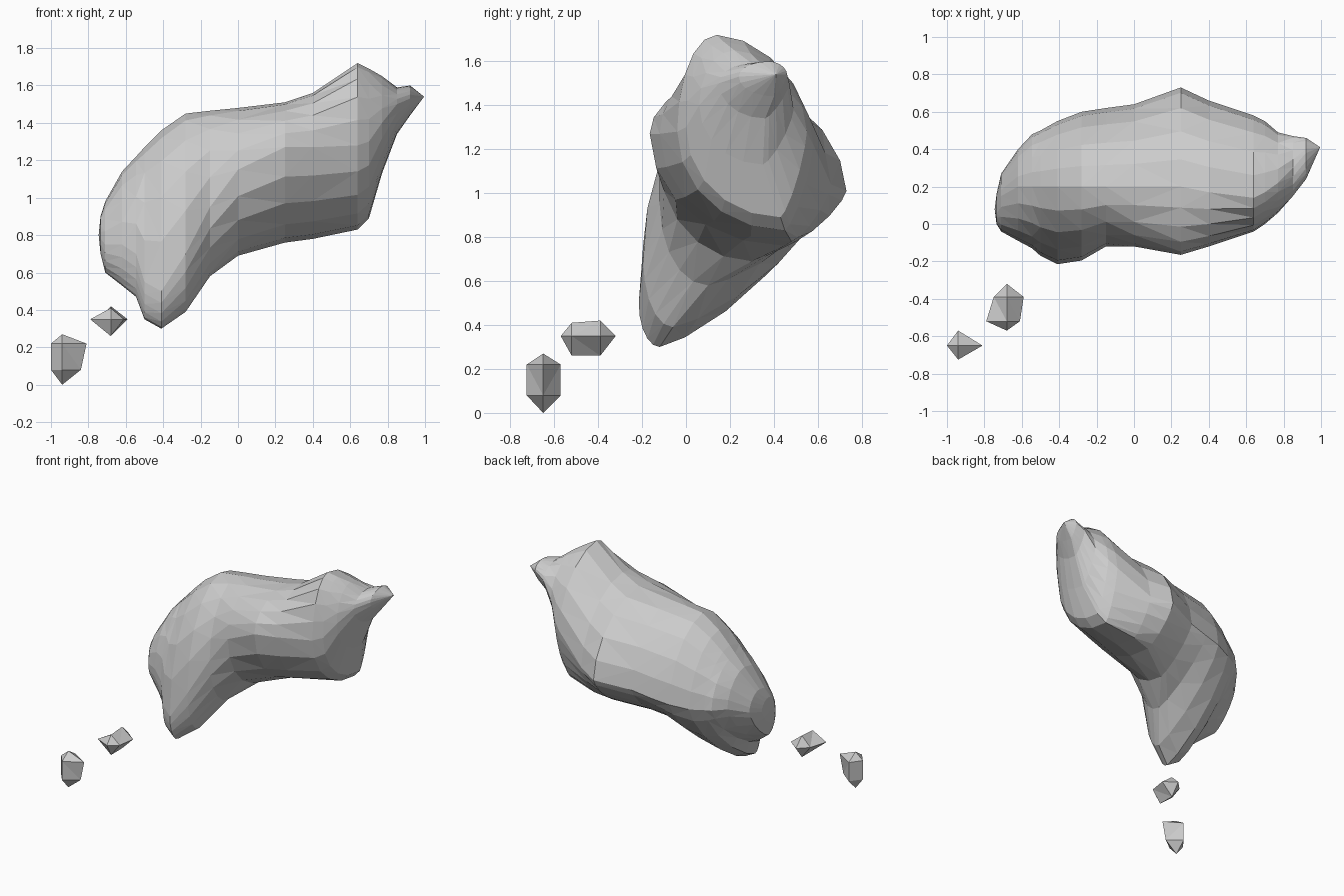
import bpy, bmesh, math


def loft(name, tip_a, rings, tip_b):
    """Closed flat-shaded skin: tip, rings of points, tip."""
    bm = bmesh.new()
    loops = [[bm.verts.new(p) for p in r] for r in rings]
    n = len(loops[0])
    for a, b in zip(loops, loops[1:]):
        for i in range(n):
            j = (i + 1) % n
            bm.faces.new((a[i], a[j], b[j], b[i]))
    for tip, loop in ((tip_a, loops[0]), (tip_b, loops[-1])):
        t = bm.verts.new(tip)
        for i in range(n):
            bm.faces.new((loop[i], loop[(i + 1) % n], t))
    bmesh.ops.triangulate(bm, faces=bm.faces[:])
    bmesh.ops.recalc_face_normals(bm, faces=bm.faces[:])
    me = bpy.data.meshes.new(name)
    bm.to_mesh(me)
    bm.free()
    ob = bpy.data.objects.new(name, me)
    bpy.context.collection.objects.link(ob)
    return ob


def section(s, seg=5):
    """Cross-section at x from its top, back, bottom and front points."""
    x, ty, tz, by, bz, uy, uz, fy, fz = s
    # (vertical extreme, side extreme, roundness exponent, reversed)
    quads = [((ty, tz), (by, bz), 1.1, False), ((uy, uz), (by, bz), 1.5, True),
             ((uy, uz), (fy, fz), 1.0, False), ((ty, tz), (fy, fz), 1.0, True)]
    pts = []
    for v, h, p, rev in quads:
        for k in range(seg):
            t = math.pi / 2 * (seg - k if rev else k) / seg
            sn, cs = max(0, math.sin(t)) ** p, max(0, math.cos(t)) ** p
            pts.append((x, v[0] + (h[0] - v[0]) * sn, h[1] + (v[1] - h[1]) * cs))
    return pts


# Main body: x, top(y,z), back(y,z), bottom(y,z), front(y,z)
stations = [
    (-0.735, .08, .90, .16, .82, .05, .70, 0, .78),
    (-0.71, .15, .98, .27, .85, .05, .60, -.04, .75),
    (-0.62, .20, 1.14, .40, .90, 0, .53, -.09, .75),
    (-0.545, .20, 1.22, .48, .90, -.06, .47, -.13, .70),
    (-0.50, .20, 1.27, .50, .90, -.10, .35, -.17, .55),
    (-0.41, .20, 1.36, .55, .90, -.12, .30, -.215, .50),
    (-0.28, .20, 1.45, .60, .92, -.06, .39, -.195, .70),
    (-0.15, .20, 1.465, .62, .94, .10, .58, -.12, .95),
    (0.0, .20, 1.48, .64, .97, .30, .69, -.12, 1.15),
    (0.25, .20, 1.51, .73, 1.01, .45, .76, -.165, 1.27),
    (0.40, .17, 1.56, .66, 1.04, .48, .78, -.12, 1.27),
    (0.64, .14, 1.72, .58, 1.22, .45, .83, -.04, 1.28),
    (0.70, .17, 1.69, .55, 1.28, .43, .89, 0, 1.30),
    (0.77, .22, 1.65, .49, 1.38, .35, 1.13, .06, 1.40),
    (0.85, .30, 1.59, .47, 1.50, .36, 1.34, .15, 1.50),
    (0.92, .38, 1.60, .46, 1.54, .40, 1.44, .24, 1.53),
]
loft("body", (-0.745, .08, .80), [section(s) for s in stations], (0.995, .41, 1.54))

# Upper fragment: diamond rings along y
loft("upper_fragment", (-.68, -.57, .35),
     [[(x0, y, .35), (-.68, y, z1), (x1, y, .35), (-.68, y, z0)]
      for y, x0, x1, z0, z1 in ((-.52, -.79, -.61, .26, .41), (-.39, -.75, -.59, .26, .42))],
     (-.68, -.32, .35))

# Lower fragment: diamond rings along z
loft("lower_fragment", (-.94, -.65, 0),
     [[(-1, -.65, z), (-.94, -.57, z), (x1, -.65, z), (-.94, -.725, z)]
      for z, x1 in ((.08, -.84), (.22, -.81))],
     (-.94, -.65, .27))
